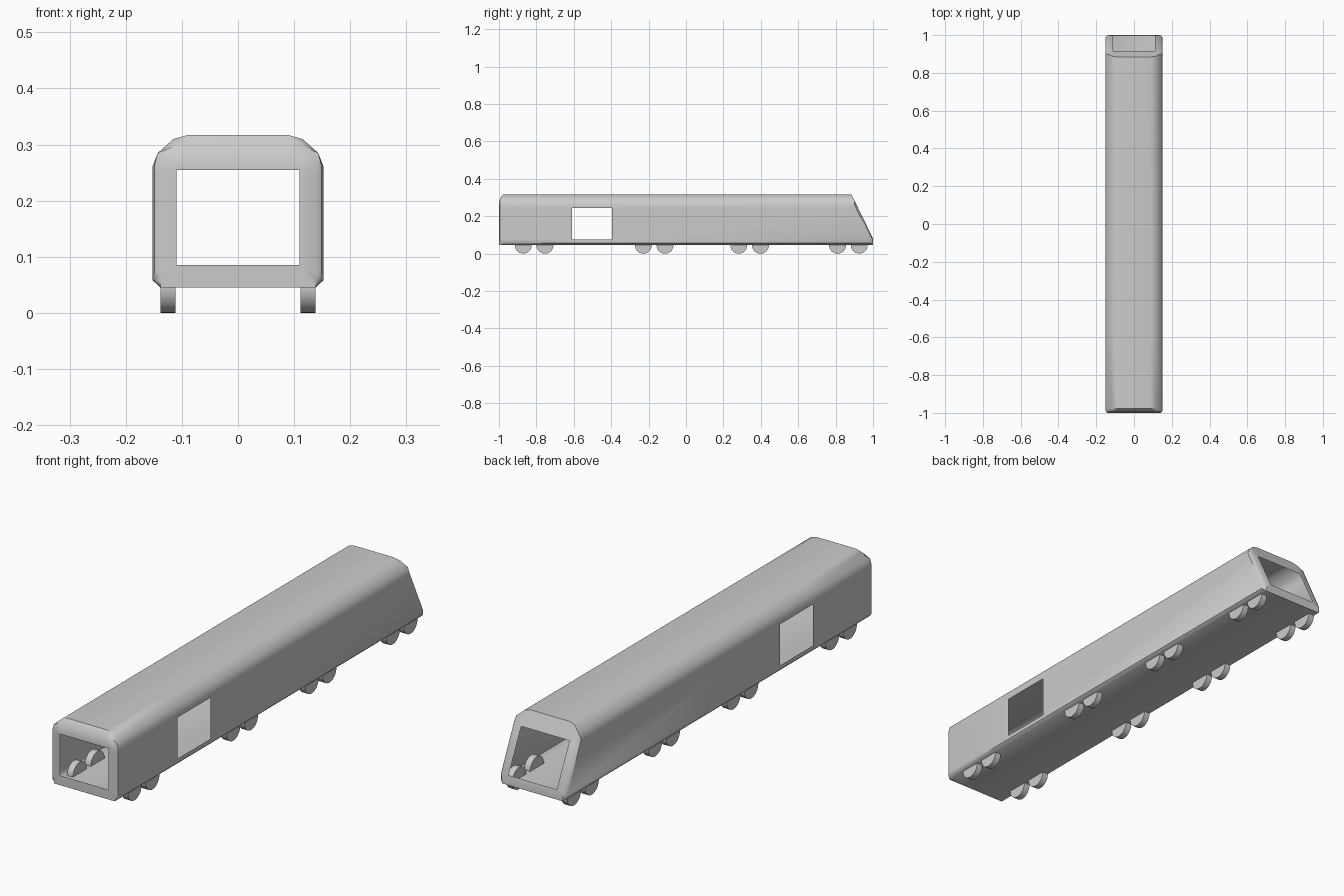
import bpy, bmesh, math

if "Cube" in bpy.data.objects:
    bpy.data.objects.remove(bpy.data.objects["Cube"])

# Half cross-section of the body shell, from floor edge to roof edge
HALF = [(0.138, 0.045), (0.152, 0.058), (0.152, 0.075), (0.152, 0.245),
        (0.152, 0.262), (0.143, 0.285), (0.115, 0.31), (0.09, 0.317)]
PROFILE = HALF + [(-x, z) for x, z in reversed(HALF)]
N = len(PROFILE)
DOOR_Y = (-0.61, -0.395)


def clamp(v, lo, hi):
    return max(lo, min(hi, v))


def rear_y(z):
    # raked tail plane
    return 1.0 if z < 0.08 else 1.0 - (z - 0.08) * 0.486


def inset(w, top):
    return [(clamp(x, -w, w), min(z, top)) for x, z in PROFILE]


def smooth(obj, angle):
    bpy.ops.object.select_all(action='DESELECT')
    obj.select_set(True)
    bpy.context.view_layer.objects.active = obj
    bpy.ops.object.shade_smooth_by_angle(angle=math.radians(angle))


# Body shell: rings lofted from the front window to the rear window
WINDOW = [(clamp(x, -0.11, 0.11), clamp(z, 0.085, 0.255)) for x, z in PROFILE]
rings = []
for y, pts in ((-1.0, WINDOW), (-1.0, inset(0.14, 0.262)),
               (-0.994, inset(0.149, 0.297)), (-0.978, PROFILE),
               (DOOR_Y[0], PROFILE), (DOOR_Y[1], PROFILE)):
    rings.append([(x, y, z) for x, z in pts])
rings.append([(x, rear_y(z) - (0.012 if 0.05 < z < 0.28 else 0), z) for x, z in PROFILE])
for pts in (inset(0.14, 0.27), WINDOW):
    rings.append([(x, rear_y(z), z) for x, z in pts])

bm = bmesh.new()
verts = [[bm.verts.new(p) for p in ring] for ring in rings]
for r, (a, b) in enumerate(zip(verts, verts[1:])):
    for i in range(N):
        # leave the two side doorways open
        if r == 4 and i in (2, N - 4):
            continue
        j = (i + 1) % N
        bm.faces.new((a[i], a[j], b[j], b[i]))
bmesh.ops.remove_doubles(bm, verts=bm.verts, dist=1e-4)
bmesh.ops.recalc_face_normals(bm, faces=bm.faces)
mesh = bpy.data.meshes.new("body_shell")
bm.to_mesh(mesh)
bm.free()
body = bpy.data.objects.new("body_shell", mesh)
bpy.context.collection.objects.link(body)
smooth(body, 45)

# Wheels: four pairs of axles, both sides
for k, yc in enumerate((-0.812, -0.17, 0.34, 0.868)):
    for dy in (-0.058, 0.058):
        for side in (-1, 1):
            bpy.ops.mesh.primitive_cylinder_add(
                vertices=32, radius=0.045, depth=0.027,
                location=(side * 0.125, yc + dy, 0.045),
                rotation=(0, math.pi / 2, 0))
            wheel = bpy.context.object
            wheel.name = f"wheel_{k}"
            smooth(wheel, 30)
